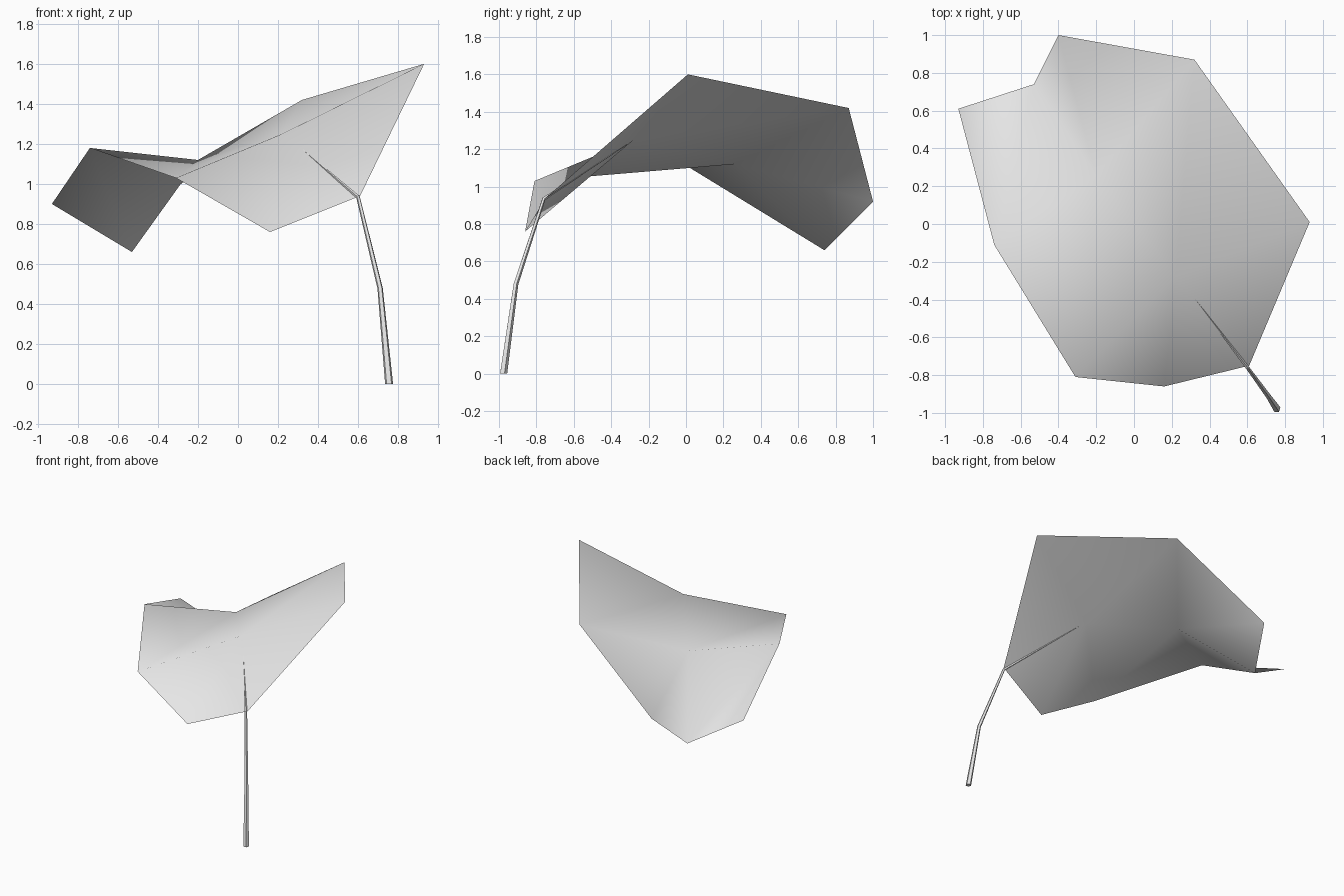
import bpy, bmesh
from math import cos, sin, tau
from mathutils import Vector

cube = bpy.data.objects.get("Cube")
if cube:
    bpy.data.objects.remove(cube)

grey = bpy.data.materials.new("pale_grey")
grey.use_nodes = True
grey.diffuse_color = (0.8, 0.8, 0.8, 1)
grey.node_tree.nodes["Principled BSDF"].inputs["Base Color"].default_value = (0.8, 0.8, 0.8, 1)


def make_object(name, bm):
    mesh = bpy.data.meshes.new(name)
    bm.to_mesh(mesh)
    bm.free()
    mesh.materials.append(grey)
    obj = bpy.data.objects.new(name, mesh)
    bpy.context.collection.objects.link(obj)
    for poly in mesh.polygons:
        poly.use_smooth = True
    return obj


# Leaf blade: an outline folded around two points on the midrib
points = {
    "A": (-0.40, 1.00, 0.92), "B": (0.32, 0.87, 1.42), "C": (0.93, 0.01, 1.60),
    "D": (0.61, -0.75, 0.94), "E": (0.16, -0.86, 0.76), "F": (-0.31, -0.81, 1.03),
    "G": (-0.74, -0.11, 1.18), "H": (-0.93, 0.61, 0.90), "I": (-0.53, 0.74, 0.66),
    "P": (0.22, -0.28, 1.25), "Q": (-0.20, 0.26, 1.12),
}
bm = bmesh.new()
corner = {key: bm.verts.new(co) for key, co in points.items()}
for tri in "PFE PED PDC PCB PBQ PQF QGF QIG GIH QAI QBA".split():
    face = bm.faces.new([corner[key] for key in tri])
    face.normal_update()
    if face.normal.z < 0:
        face.normal_flip()
make_object("leaf_blade", bm)

# Stem: a tapering tube that bends under the blade and ends in a point
path = [Vector(p) for p in ((0.755, -0.977, 0), (0.71, -0.91, 0.48),
                            (0.60, -0.76, 0.935), (0.25, -0.30, 1.235))]
radii = (0.021, 0.014, 0.010)
SIDES = 5
bm = bmesh.new()
rings = []
for i, radius in enumerate(radii):
    along = (path[i + 1] - path[max(i - 1, 0)]).normalized()
    if i == 0:
        along = Vector((0, 0, 1))
    side = along.cross(Vector((1, 0, 0))).normalized()
    other = along.cross(side)
    rings.append([bm.verts.new(path[i] + radius * (side * cos(tau * k / SIDES) + other * sin(tau * k / SIDES)))
                  for k in range(SIDES)])
tip = bm.verts.new(path[-1])
for k in range(SIDES):
    n = (k + 1) % SIDES
    for low, high in zip(rings, rings[1:]):
        bm.faces.new((low[k], low[n], high[n], high[k]))
    bm.faces.new((rings[-1][k], rings[-1][n], tip))
bm.faces.new(rings[0][::-1])
bmesh.ops.recalc_face_normals(bm, faces=bm.faces)
stem = make_object("stem", bm)
bpy.context.view_layer.objects.active = stem
stem.select_set(True)
bpy.ops.object.shade_smooth_by_angle()
